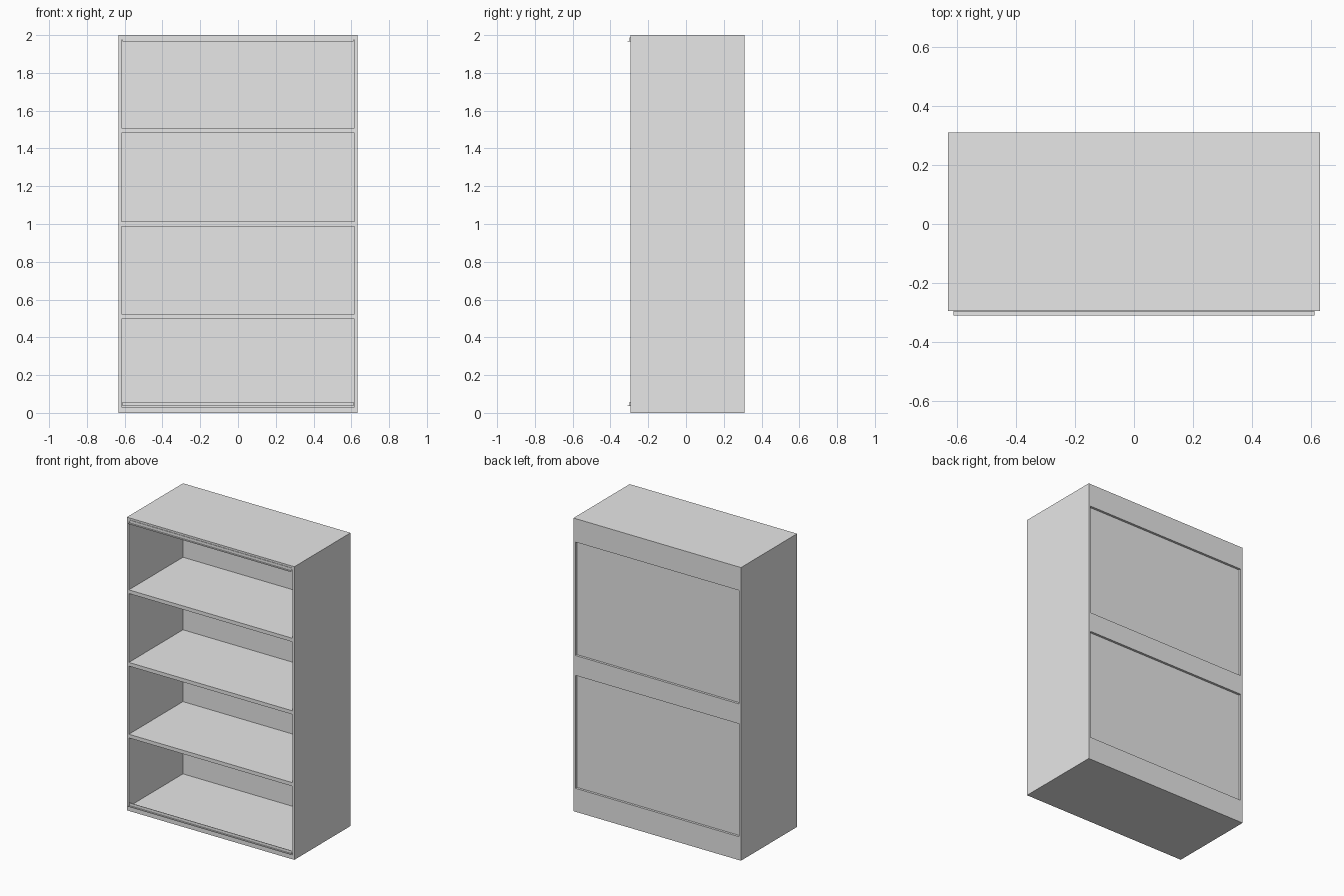
import bpy

if "Cube" in bpy.data.objects:
    bpy.data.objects.remove(bpy.data.objects["Cube"], do_unlink=True)

grey = bpy.data.materials.new("light_grey")
grey.use_nodes = True
grey.diffuse_color = (0.8, 0.8, 0.8, 1)
grey.node_tree.nodes["Principled BSDF"].inputs["Base Color"].default_value = (0.8, 0.8, 0.8, 1)


def box(name, x, y, z):
    """Box spanning the given (min, max) range on each axis."""
    spans = (x, y, z)
    bpy.ops.mesh.primitive_cube_add(size=1)
    ob = bpy.context.object
    ob.name = name
    ob.location = [(a + b) / 2 for a, b in spans]
    ob.scale = [b - a for a, b in spans]
    bpy.ops.object.transform_apply(location=True, scale=True)
    ob.data.materials.append(grey)
    return ob


HALF, INNER = 0.632, 0.617
FRONT, BACK = -0.295, 0.31
PANEL_FRONT, PANEL_BACK = 0.288, 0.294
HEIGHT = 2.0
inside = (-INNER, INNER)

# Side walls
for name, s in (("left", 1), ("right", -1)):
    box(name + "_side", sorted((s * INNER, s * HALF)), (FRONT, BACK), (0, HEIGHT))

# Bottom, shelves and top
boards = {"bottom": (0, 0.03), "lower_shelf": (0.498, 0.523),
          "middle_shelf": (0.988, 1.013), "upper_shelf": (1.483, 1.508),
          "top": (1.975, HEIGHT)}
for name, z in boards.items():
    box(name + "_board", inside, (FRONT, PANEL_FRONT), z)

# Thin back panel with three rails across the outside
box("back_panel", inside, (PANEL_FRONT, PANEL_BACK), (0, HEIGHT))
for name, z in (("bottom", (0, 0.16)), ("middle", (0.93, 1.066)), ("top", (1.84, HEIGHT))):
    box(name + "_back_rail", inside, (PANEL_BACK, BACK), z)

# L-shaped door tracks on the front: upright flange plus projecting lip
for name, z in (("bottom", 0.036), ("top", 1.965)):
    box(name + "_track_flange", (-0.612, 0.612), (FRONT - 0.003, FRONT), (z, z + 0.022))
    box(name + "_track_lip", (-0.612, 0.612), (-0.31, FRONT), (z, z + 0.003))
